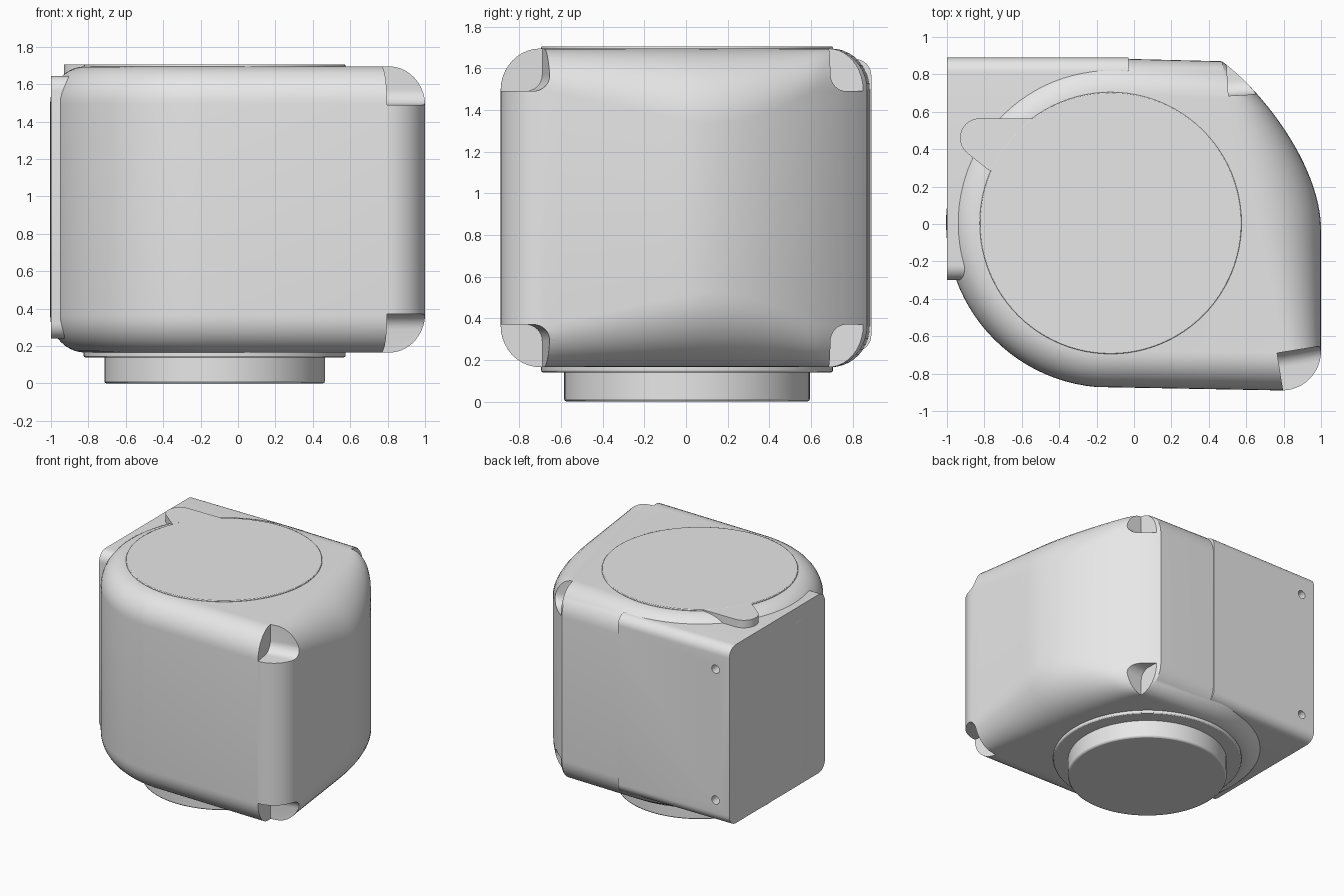
import bpy, bmesh, math
from mathutils import Vector, Matrix
from mathutils.geometry import interpolate_bezier

if "Cube" in bpy.data.objects:
    bpy.data.objects.remove(bpy.data.objects["Cube"], do_unlink=True)

grey = bpy.data.materials.new("plain_grey")
grey.use_nodes = True
grey.diffuse_color = (0.8, 0.8, 0.8, 1)
grey.node_tree.nodes["Principled BSDF"].inputs["Base Color"].default_value = (0.8, 0.8, 0.8, 1)

BOTTOM, TOP = 0.165, 1.695
MID = (BOTTOM + TOP) / 2
CENTRE = Vector((-0.125, 0.005))


def finish(name, bm):
    bmesh.ops.recalc_face_normals(bm, faces=bm.faces[:])
    mesh = bpy.data.meshes.new(name)
    bm.to_mesh(mesh)
    bm.free()
    obj = bpy.data.objects.new(name, mesh)
    mesh.materials.append(grey)
    bpy.context.collection.objects.link(obj)
    return obj


def activate(obj):
    bpy.ops.object.select_all(action="DESELECT")
    obj.select_set(True)
    bpy.context.view_layer.objects.active = obj


def smooth(obj):
    activate(obj)
    bpy.ops.object.shade_smooth_by_angle(angle=math.radians(30))


def arc(centre, r, start, end, n):
    out = []
    for i in range(n + 1):
        a = math.radians(start + (end - start) * i / n)
        out.append(Vector((centre[0] + r * math.cos(a), centre[1] + r * math.sin(a))))
    return out


def prism(name, outline, lo, hi, axis="z"):
    """Extrude a 2D outline along z (xy outline) or x (yz outline)."""
    place = (lambda p: (p[0], p[1], lo)) if axis == "z" else (lambda p: (lo, p[0], p[1]))
    step = (0, 0, hi - lo) if axis == "z" else (hi - lo, 0, 0)
    bm = bmesh.new()
    face = bm.faces.new([bm.verts.new(place(p)) for p in outline])
    ext = bmesh.ops.extrude_face_region(bm, geom=[face], use_keep_orig=True)
    verts = [g for g in ext["geom"] if isinstance(g, bmesh.types.BMVert)]
    bmesh.ops.translate(bm, verts=verts, vec=step)
    return finish(name, bm)


def cut(target, cutter):
    cutter.hide_render = True
    mod = target.modifiers.new("cut", "BOOLEAN")
    mod.operation = "DIFFERENCE"
    mod.solver = "EXACT"
    mod.object = cutter
    activate(target)
    bpy.ops.object.modifier_apply(modifier=mod.name)
    bpy.data.objects.remove(cutter, do_unlink=True)


# Housing outline: each outer point is paired with the inner end of its rounded edge
pairs = list(zip(arc(CENTRE, 0.88, 90, 265, 48), arc(CENTRE, 0.69, 90, 265, 48)))
corner = (0.79, -0.68)
pairs += list(zip(arc(corner, 0.21, -90, 0, 12), arc(corner, 0.02, -90, 0, 12)))
flank = interpolate_bezier(Vector((1, -0.03)), Vector((1, 0.3)),
                           Vector((0.7, 0.7)), Vector((0.47, 0.87)), 24)
flank = [Vector((1, -0.68 + 0.65 * i / 8)) for i in range(1, 8)] + [p.to_2d() for p in flank]
for p in flank:
    y = min(p.y, 0.68)
    pairs.append((p, Vector((0.80 - 0.215 * (y + 0.68), y))))

# Housing: loft with variable-radius rounding at top and bottom
STEPS = 10
bm = bmesh.new()
rings = []
for side in (-1, 1):
    for k in range(STEPS + 1):
        t = math.pi / 2 * (k if side < 0 else STEPS - k) / STEPS
        ring = []
        for outer, inner in pairs:
            h = max(0.2, (outer - inner).length)
            xy = inner + (outer - inner) * math.sin(t)
            z = TOP - h * (1 - math.cos(t))
            ring.append(bm.verts.new((xy.x, xy.y, MID + side * (z - MID))))
        rings.append(ring)
n = len(pairs)
for a, b in zip(rings, rings[1:]):
    for i in range(n):
        j = (i + 1) % n
        bm.faces.new((a[i], a[j], b[j], b[i]))
bm.faces.new(rings[0][::-1])
bm.faces.new(rings[-1])
housing = finish("housing", bm)

# Corner pockets, top and bottom, with a rounded inner floor edge
for x, y, ydir, turn in ((0.765, -0.69, -1, 0.16), (0.505, 0.685, 1, 0.06)):
    for side in (-1, 1):
        r = 0.08
        floor = 1.49 - MID
        curve = arc((r, floor + r), r, 180, 270, 8)
        shape = [(0, 1.2)] + [tuple(p) for p in curve] + [(0.6, floor), (0.6, 1.2)]
        shape = [(ydir * a, side * b) for a, b in shape]
        cutter = prism("pocket_cutter", shape, 0, 0.7, "x")
        cutter.data.transform(Matrix.Translation((x, y, MID)) @ Matrix.Rotation(turn, 4, "Z"))
        cut(housing, cutter)
smooth(housing)

# Mounting block on the back corner
R = 0.08
y0, y1, z0, z1 = -0.3, 0.89, 0.24, 1.645
outline = (arc((y1 - R, z1 - R), R, 0, 90, 8) + arc((y0 + R, z1 - R), R, 90, 180, 8)
           + arc((y0 + R, z0 + R), R, 180, 270, 8) + arc((y1 - R, z0 + R), R, 270, 360, 8))
block = prism("mounting_block", outline, -1, -0.03, "x")

# Screw holes in the back face
for z in (0.42, 1.45):
    hole = prism("hole_cutter", arc((-0.88, z), 0.033, 0, 345, 23), 0, 0.2)
    hole.data.transform(Matrix.Translation((0, 1, 0)) @ Matrix.Rotation(math.pi / 2, 4, "X"))
    cut(block, hole)
smooth(block)


def disc(name, r, lo, hi, bevel):
    obj = prism(name, arc(CENTRE, r, 0, 356.25, 95), lo, hi)
    mod = obj.modifiers.new("soft_edge", "BEVEL")
    mod.width = bevel
    mod.segments = 2
    mod.limit_method = "ANGLE"
    smooth(obj)


# Lid, base ring and neck
disc("lid", 0.70, TOP - 0.05, 1.705, 0.005)
disc("base_ring", 0.70, 0.14, BOTTOM + 0.05, 0.008)
disc("neck", 0.59, 0, BOTTOM + 0.03, 0.012)

# Thumb tab on the lid
tab = [(-0.78, 0.29), (-0.4, 0.15), (-0.4, 0.565)]
tab += [tuple(p) for p in arc((-0.825, 0.46), 0.105, 90, 235, 14)]
smooth(prism("lid_tab", tab, 1.63, 1.7045))
